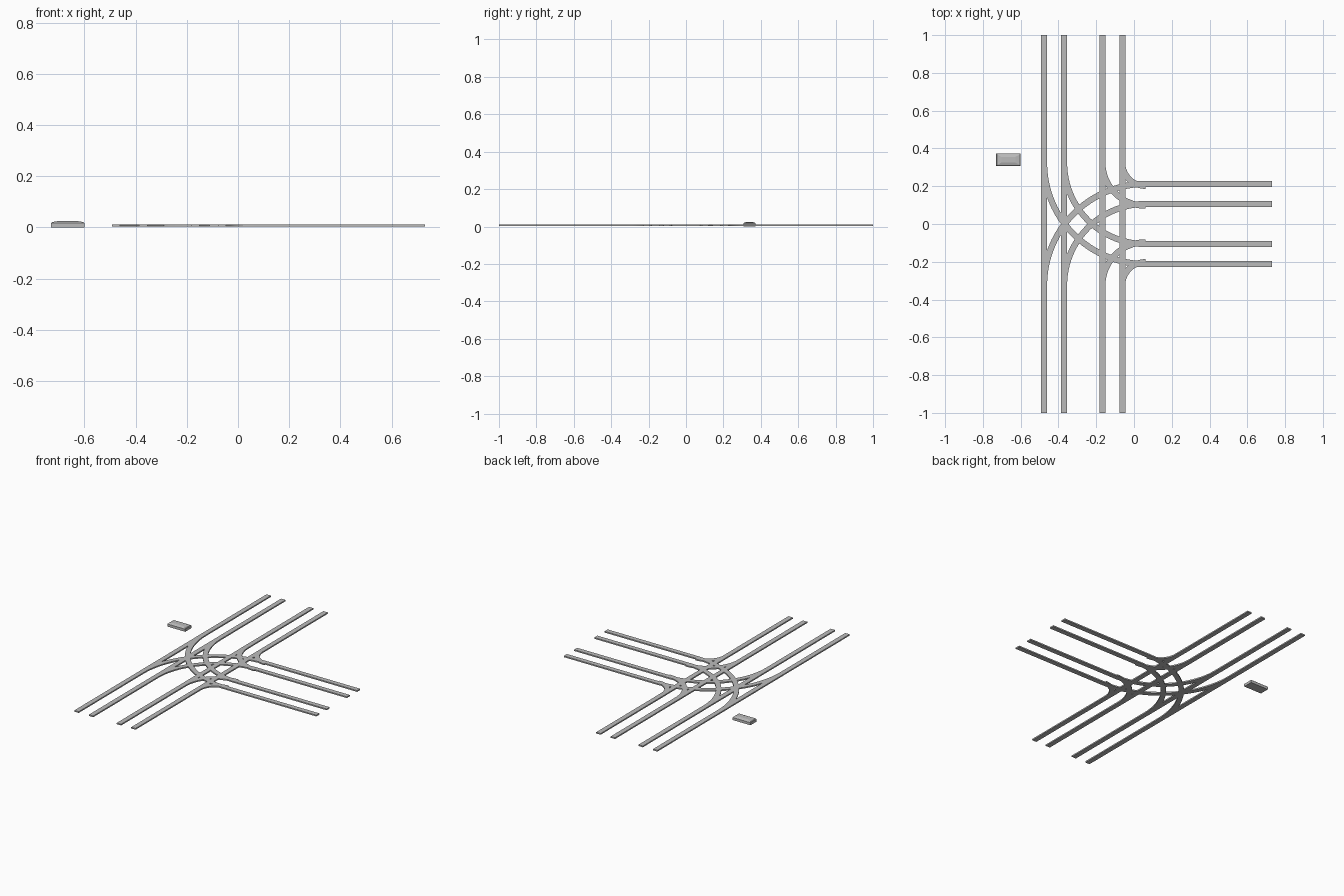
import bpy
import bmesh
from math import sin, cos, pi
from mathutils import Vector

cube = bpy.data.objects.get("Cube")
if cube:
    bpy.data.objects.remove(cube, do_unlink=True)

steel = bpy.data.materials.new("steel grey")
steel.use_nodes = True
GREY = (0.5, 0.5, 0.5, 1)
steel.diffuse_color = GREY
steel.node_tree.nodes["Principled BSDF"].inputs["Base Color"].default_value = GREY

HALF_W = 0.016
Z_LOW, Z_HIGH = 0.003, 0.0115


def loft(name, rings):
    """Join equal closed rings of points into one capped solid."""
    bm = bmesh.new()
    loops = [[bm.verts.new(p) for p in ring] for ring in rings]
    n = len(loops[0])
    for a, b in zip(loops, loops[1:]):
        for i in range(n):
            j = (i + 1) % n
            bm.faces.new((a[i], a[j], b[j], b[i]))
    bm.faces.new(loops[0])
    bm.faces.new(loops[-1])
    bmesh.ops.recalc_face_normals(bm, faces=bm.faces)
    mesh = bpy.data.meshes.new(name)
    bm.to_mesh(mesh)
    bm.free()
    mesh.materials.append(steel)
    obj = bpy.data.objects.new(name, mesh)
    bpy.context.collection.objects.link(obj)
    return obj


def rail(name, stations):
    """Sweep the flat rail section along (point, sideways direction) pairs."""
    rings = []
    for p, side in stations:
        a, b = p - side * HALF_W, p + side * HALF_W
        rings.append([(a.x, a.y, Z_LOW), (b.x, b.y, Z_LOW),
                      (b.x, b.y, Z_HIGH), (a.x, a.y, Z_HIGH)])
    return loft(name, rings)


# Main line: four straight rails running front to back
X_AXIS, Y_AXIS = Vector((1, 0)), Vector((0, 1))
MAIN_X = (-0.476, -0.370, -0.167, -0.062)
for x in MAIN_X:
    rail("main_rail", [(Vector((x, y)), X_AXIS) for y in (-1, 1)])

# Branch rails and the concentric curves joining them to the main line
CX, CY = 0.06, 0.324
for s, end in ((1, "back"), (-1, "front")):
    for y in (0.212, 0.105):
        rail(f"branch_rail_{end}",
             [(Vector((x, s * y)), Y_AXIS) for x in (CX, 0.73)])
    for x in MAIN_X:
        radius = CX - x
        stations = []
        for i in range(25):
            a = pi / 2 * i / 24
            out = Vector((-cos(a), -s * sin(a)))
            stations.append((Vector((CX, s * CY)) + out * radius, out))
        rail(f"curved_rail_{end}", stations)


# Low control box beside the track, with a shallow hipped lid
def box_ring(inset_x, inset_y, z):
    hx, hy = 0.065 - inset_x, 0.032 - inset_y
    return [(-0.665 + sx * hx, 0.34 + sy * hy, z)
            for sx, sy in ((-1, -1), (1, -1), (1, 1), (-1, 1))]


loft("control_box", [box_ring(0, 0, 0), box_ring(0, 0, 0.017),
                     box_ring(0.004, 0.004, 0.021),
                     box_ring(0.028, 0.017, 0.025)])
